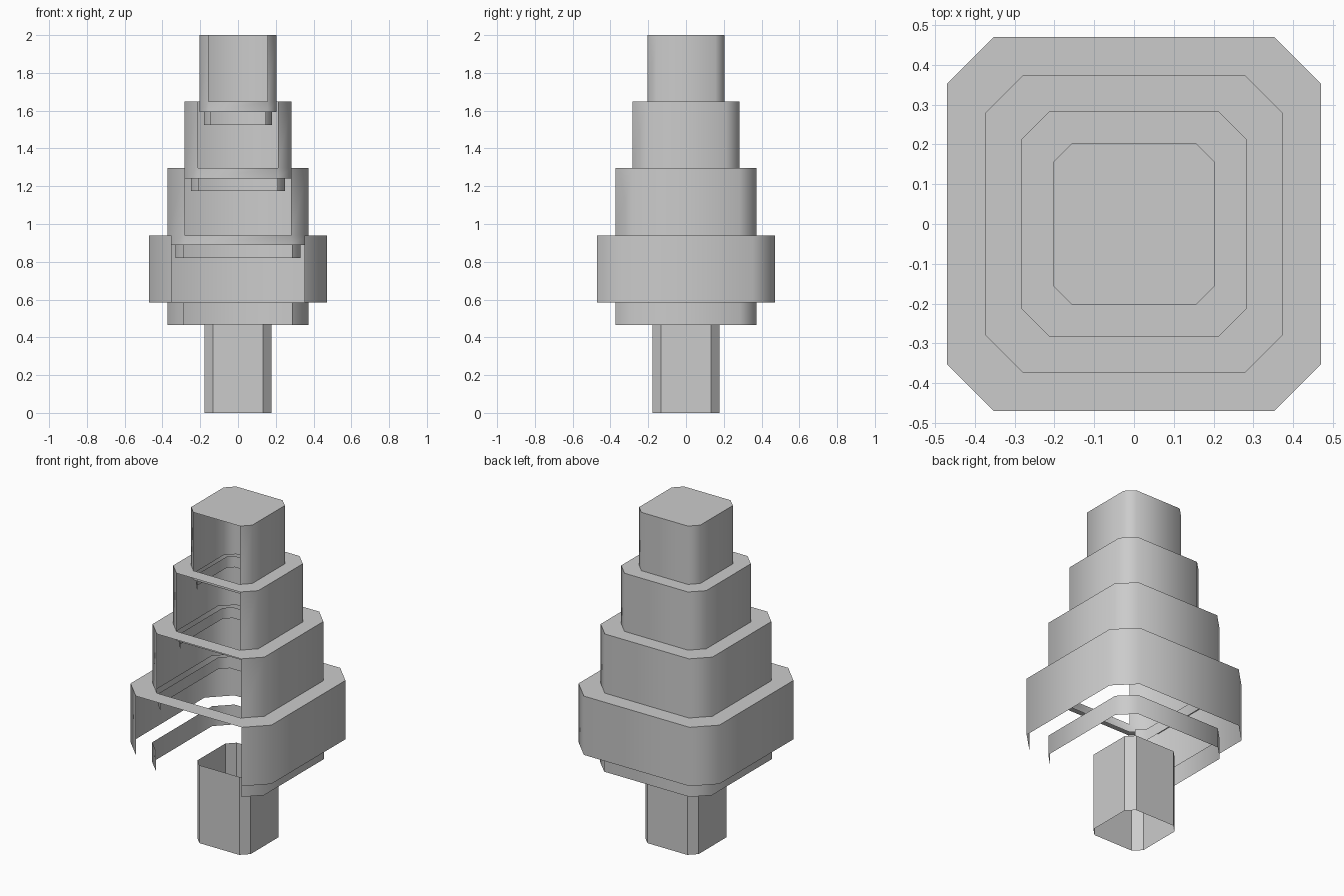
import bpy, bmesh

if "Cube" in bpy.data.objects:
    bpy.data.objects.remove(bpy.data.objects["Cube"])


def outline(half, flat):
    # chamfered square; first two points bound the front (-y) side
    h, f = half, flat
    return [(-f, -h), (f, -h), (h, -f), (h, f), (f, h), (-f, h), (-h, f), (-h, -f)]


def loop(bm, half, flat, z):
    return [bm.verts.new((x, y, z)) for x, y in outline(half, flat)]


def bridge(bm, a, b, open_front=False, smooth=True):
    for i in range(8):
        if open_front and i == 0:
            continue
        j = (i + 1) % 8
        bm.faces.new((a[i], a[j], b[j], b[i])).smooth = smooth


def finish(bm, name):
    mesh = bpy.data.meshes.new(name)
    bm.to_mesh(mesh)
    bm.free()
    bpy.context.collection.objects.link(bpy.data.objects.new(name, mesh))


# trunk: plain tube, open at both ends
bm = bmesh.new()
bridge(bm, loop(bm, .178, .133, 0), loop(bm, .178, .133, .47), smooth=False)
finish(bm, "trunk")

# tiers: half width, flat half length, wall bottom, wall top
tiers = [(.47, .353, .585, .94), (.373, .281, .94, 1.297),
         (.284, .212, 1.297, 1.648), (.204, .155, 1.648, 2.0)]
# inner rings under each tier: half width, flat half length, bottom, top
rings = [(.373, .285, .465, .585), (.332, .286, .82, .89),
         (.249, .208, 1.175, 1.24), (.179, .146, 1.525, 1.592)]

for n, ((h, f, z0, z1), (rh, rf, r0, r1)) in enumerate(zip(tiers, rings), 1):
    # outer wall, open at the front
    bm = bmesh.new()
    low = loop(bm, h, f, z0)
    bridge(bm, low, loop(bm, h, f, z1), open_front=True)
    if n > 1:  # closed band tucked into the tier below
        bridge(bm, loop(bm, h, f, r1), low)
    # flat shelf on top, full cap on the last tier
    top = loop(bm, h, f, z1)
    if n < 4:
        bridge(bm, top, loop(bm, tiers[n][0], tiers[n][1], z1), smooth=False)
    else:
        bm.faces.new(top)
    finish(bm, f"tier_{n}")

    # inner ring, open at the front
    bm = bmesh.new()
    bridge(bm, loop(bm, rh, rf, r0), loop(bm, rh, rf, r1), open_front=True)
    finish(bm, f"inner_ring_{n}")
